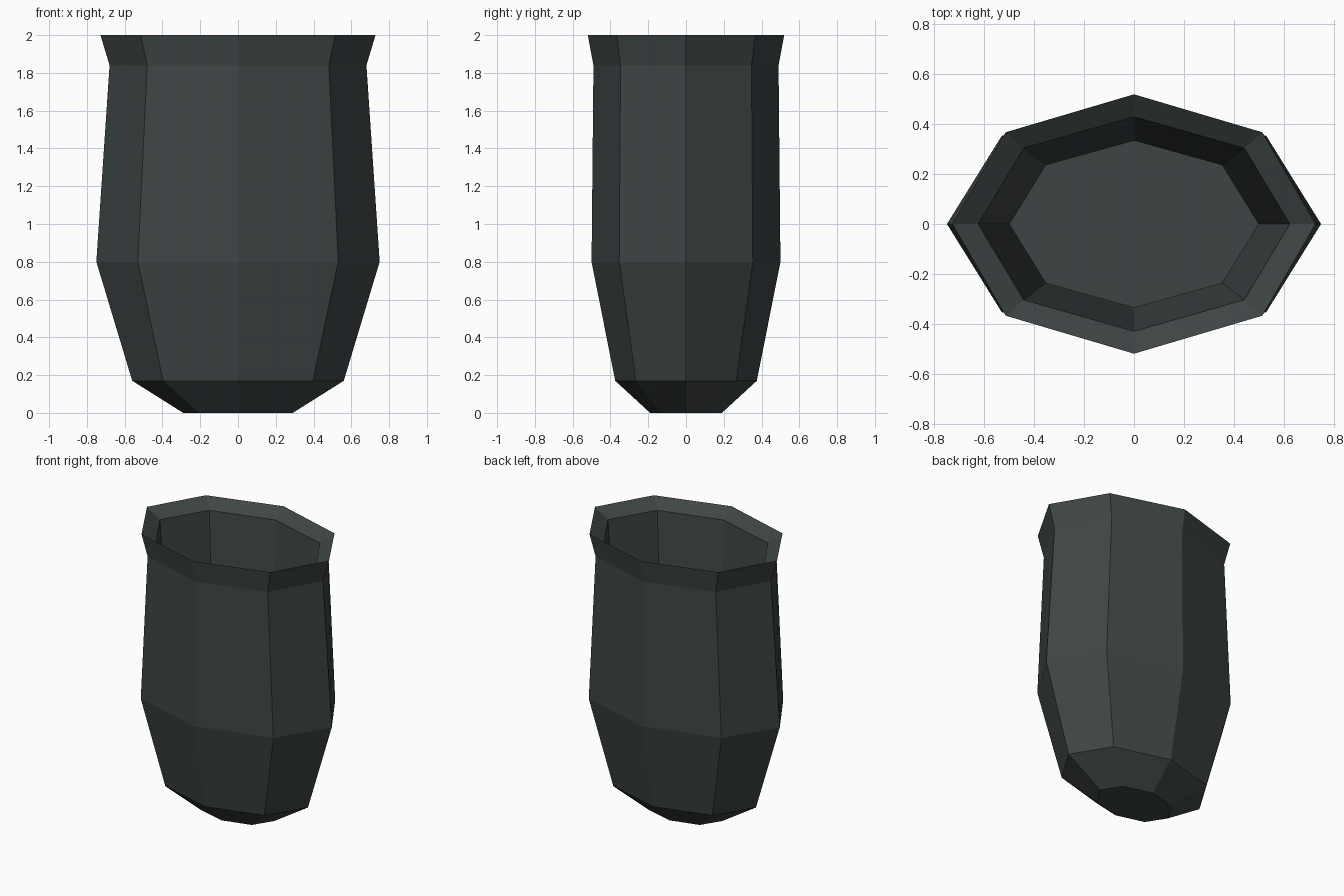
import bpy, bmesh, math

if "Cube" in bpy.data.objects:
    bpy.data.objects.remove(bpy.data.objects["Cube"])

SIDES = 8
# (x radius, y radius, height): outside from the foot up, over the lip, down the inside
PROFILE = [
    (0.29, 0.19, 0.0), (0.56, 0.375, 0.17), (0.75, 0.50, 0.80),
    (0.68, 0.49, 1.84), (0.728, 0.52, 2.0),
    (0.625, 0.43, 1.935), (0.50, 0.335, 0.25),
]

mat = bpy.data.materials.new("dark slate")
mat.diffuse_color = (0.048, 0.060, 0.059, 1)
mat.use_nodes = True
mat.node_tree.nodes["Principled BSDF"].inputs["Base Color"].default_value = mat.diffuse_color

# Faceted oval vase with a hollow inside
bm = bmesh.new()
rings = []
for rx, ry, z in PROFILE:
    angles = [2 * math.pi * i / SIDES for i in range(SIDES)]
    rings.append([bm.verts.new((rx * math.cos(a), ry * math.sin(a), z)) for a in angles])
for low, high in zip(rings, rings[1:]):
    for i in range(SIDES):
        j = (i + 1) % SIDES
        bm.faces.new((low[i], low[j], high[j], high[i]))

# Underside and inner floor
bm.faces.new(rings[0][::-1])
bm.faces.new(rings[-1])
bmesh.ops.recalc_face_normals(bm, faces=bm.faces)

mesh = bpy.data.meshes.new("vase")
bm.to_mesh(mesh)
bm.free()
mesh.materials.append(mat)
bpy.context.collection.objects.link(bpy.data.objects.new("vase", mesh))
